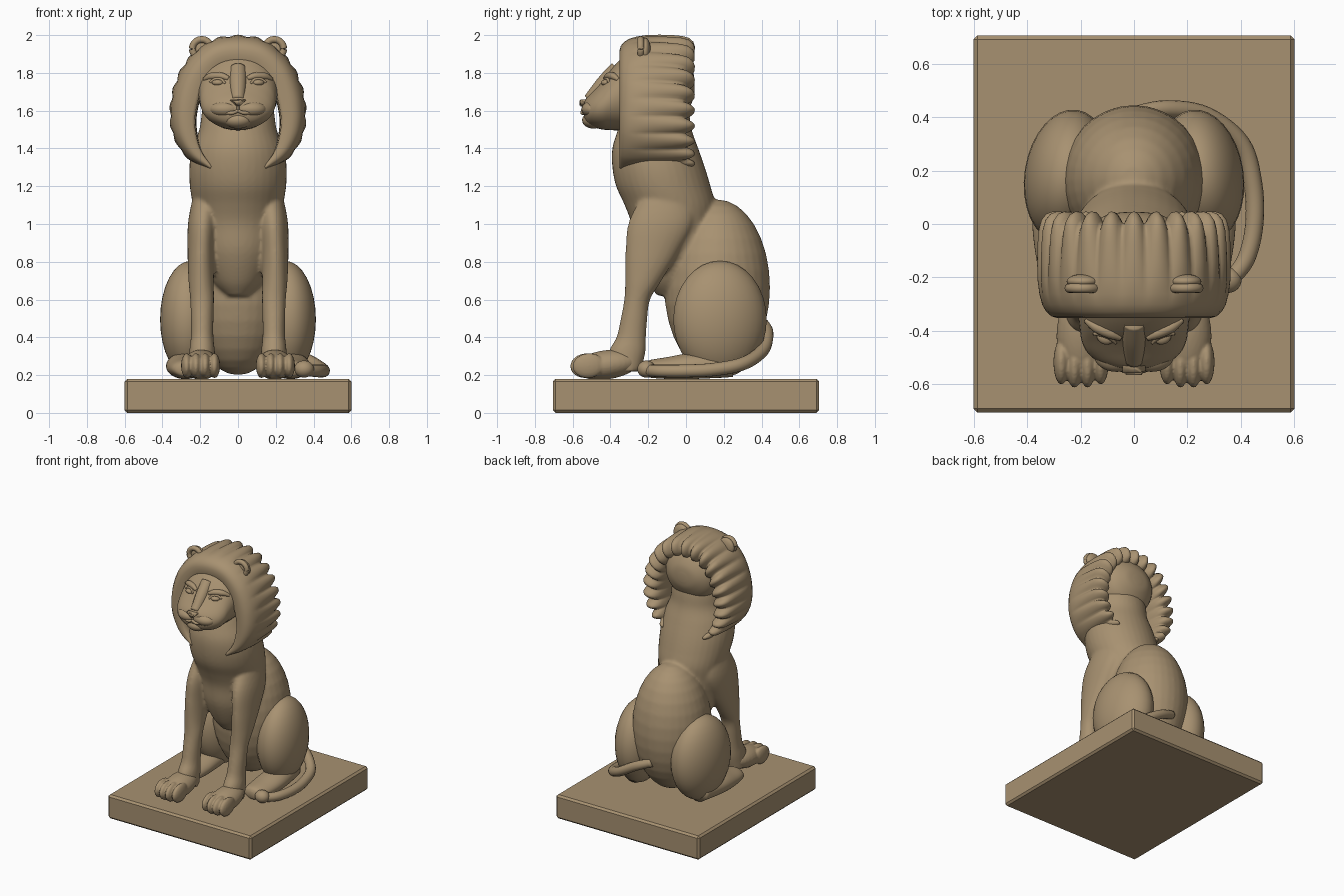
import bpy, bmesh, math
from mathutils import Vector, Matrix

if "Cube" in bpy.data.objects:
    bpy.data.objects.remove(bpy.data.objects["Cube"])

STONE = (0.39, 0.285, 0.165, 1)
stone = bpy.data.materials.new("tan_stone")
stone.use_nodes = True
stone.diffuse_color = STONE
bsdf = stone.node_tree.nodes["Principled BSDF"]
bsdf.inputs["Base Color"].default_value = STONE
bsdf.inputs["Roughness"].default_value = 0.8


def finish(name, bm, smooth=True):
    bmesh.ops.recalc_face_normals(bm, faces=bm.faces)
    for f in bm.faces:
        f.smooth = smooth
    me = bpy.data.meshes.new(name)
    bm.to_mesh(me)
    bm.free()
    me.materials.append(stone)
    ob = bpy.data.objects.new(name, me)
    bpy.context.collection.objects.link(ob)
    return ob


def spline(keys, steps):
    """Catmull-Rom resampling of a list of equal-length tuples."""
    keys = [Vector(k) for k in keys]
    out = []
    for i in range(len(keys) - 1):
        a, b = keys[max(i - 1, 0)], keys[i]
        c, d = keys[i + 1], keys[min(i + 2, len(keys) - 1)]
        for s in range(steps):
            t = s / steps
            out.append(b + (c - a) * (t / 2) + (a * 2 - b * 5 + c * 4 - d) * (t * t / 2)
                       + (b * 3 - a - c * 3 + d) * (t ** 3 / 2))
    return out + [keys[-1]]


def skin(name, rings, closed=True):
    """Bridge rings of points, capping both ends."""
    bm = bmesh.new()
    rows = [[bm.verts.new(p) for p in ring] for ring in rings]
    n = len(rows[0])
    for a, b in zip(rows, rows[1:]):
        for i in range(n):
            bm.faces.new((a[i], a[(i + 1) % n], b[(i + 1) % n], b[i]))
    bm.faces.new(rows[0])
    bm.faces.new(rows[-1])
    return finish(name, bm)


def loft(name, keys, upright=True, n=36):
    """Keys: x centre, level, low edge, high edge, half width."""
    rings = []
    for x, level, lo, hi, rx in spline(keys, 5):
        ring = []
        for i in range(n):
            a = math.tau * i / n
            u, v = x + rx * math.cos(a), (lo + hi) / 2 + (hi - lo) / 2 * math.sin(a)
            ring.append((u, v, level) if upright else (u, level, v))
        rings.append(ring)
    return skin(name, rings)


def ball(name, centre, radii, tilt=(0, 0, 0), n=32):
    bm = bmesh.new()
    rot = Matrix.Rotation(tilt[2], 4, 'Z') @ Matrix.Rotation(tilt[1], 4, 'Y') @ Matrix.Rotation(tilt[0], 4, 'X')
    m = Matrix.Translation(centre) @ rot @ Matrix.Diagonal((*radii, 1))
    bmesh.ops.create_uvsphere(bm, u_segments=n, v_segments=n // 2, radius=1, matrix=m)
    return finish(name, bm)


def tube(name, keys, n=12):
    """Keys: x, y, z, radius."""
    pts = spline(keys, 6)
    rings = []
    for i, p in enumerate(pts):
        d = (pts[min(i + 1, len(pts) - 1)] - pts[max(i - 1, 0)]).to_3d()
        q = d.to_track_quat('Z', 'Y')
        rings.append([p.to_3d() + q @ Vector((math.cos(math.tau * k / n), math.sin(math.tau * k / n), 0)) * p[3]
                      for k in range(n)])
    return skin(name, rings)


def fuse(name, parts, voxel=0.011, rounds=5):
    """Join overlapping volumes into one softly blended surface."""
    bpy.ops.object.select_all(action='DESELECT')
    for p in parts:
        p.select_set(True)
    bpy.context.view_layer.objects.active = parts[0]
    bpy.ops.object.join()
    ob = parts[0]
    ob.name = name
    mod = ob.modifiers.new("blend", 'REMESH')
    mod.mode, mod.voxel_size, mod.use_smooth_shade = 'VOXEL', voxel, True
    mod = ob.modifiers.new("soften", 'SMOOTH')
    mod.factor, mod.iterations = 0.5, rounds
    return ob


SIDES = (("left", 1), ("right", -1))

# Plinth
bm = bmesh.new()
bmesh.ops.create_cube(bm, size=1, matrix=Matrix.Translation((0, 0, 0.09)) @ Matrix.Diagonal((1.2, 1.41, 0.18, 1)))
bmesh.ops.bevel(bm, geom=bm.edges[:], offset=0.014, segments=1, affect='EDGES')
finish("plinth", bm, False)

# Chest, neck, rump and forelegs, blended together
parts = [
    loft("chest", [(0, 0.62, -0.15, -0.02, 0.06), (0, 0.7, -0.21, 0.1, 0.14), (0, 0.85, -0.27, 0.15, 0.2),
                   (0, 1.0, -0.29, 0.15, 0.225), (0, 1.1, -0.325, 0.155, 0.24), (0, 1.2, -0.37, 0.13, 0.255),
                   (0, 1.3, -0.39, 0.1, 0.258), (0, 1.4, -0.39, 0.065, 0.242), (0, 1.5, -0.36, 0.03, 0.205),
                   (0, 1.6, -0.32, 0.015, 0.19), (0, 1.75, -0.28, -0.02, 0.16)]),
    ball("rump", (0, 0.165, 0.665), (0.27, 0.28, 0.465))]
for side, s in SIDES:
    parts.append(loft("foreleg", [
        (s * 0.165, 1.2, -0.2, 0.0, 0.06), (s * 0.185, 1.02, -0.3, 0.04, 0.078),
        (s * 0.195, 0.85, -0.32, -0.04, 0.072), (s * 0.195, 0.7, -0.322, -0.13, 0.067),
        (s * 0.19, 0.6, -0.327, -0.19, 0.063), (s * 0.19, 0.5, -0.345, -0.205, 0.06),
        (s * 0.19, 0.4, -0.368, -0.212, 0.06), (s * 0.19, 0.32, -0.41, -0.215, 0.068),
        (s * 0.19, 0.22, -0.4, -0.24, 0.07)]))
fuse("body_and_forelegs", parts)

for side, s in SIDES:
    # Front paw with four toes
    paw = [ball("paw", (s * 0.195, -0.42, 0.255), (0.095, 0.175, 0.077), (0.13, 0, 0))]
    for k in range(4):
        off = (k - 1.5) * 0.049
        paw.append(ball("toe", (s * 0.198 + off, -0.535 + abs(off) * 0.25, 0.25),
                        (0.03, 0.085, 0.066), (0.1, 0, 0), 20))
    fuse(side + "_front_paw", paw, 0.007, 2)

    # Hind leg
    ball(side + "_thigh", (s * 0.25, 0.18, 0.495), (0.16, 0.25, 0.31), (0, 0, s * 0.15))
    loft(side + "_hind_foot", [(s * 0.27, -0.225, 0.2, 0.25, 0.03), (s * 0.27, -0.2, 0.188, 0.277, 0.075),
                               (s * 0.275, -0.1, 0.18, 0.295, 0.095), (s * 0.28, 0.05, 0.18, 0.32, 0.1),
                               (s * 0.27, 0.25, 0.19, 0.32, 0.08)], upright=False)

# Tail wrapped round one side
tube("tail", [(0.0, 0.41, 0.47, 0.03), (0.12, 0.43, 0.42, 0.033), (0.27, 0.405, 0.33, 0.034),
              (0.4, 0.3, 0.26, 0.035), (0.445, 0.15, 0.23, 0.035), (0.45, 0.0, 0.222, 0.034),
              (0.42, -0.13, 0.222, 0.033), (0.36, -0.21, 0.225, 0.03)], 16)
ball("tail_tip", (0.35, -0.21, 0.232), (0.052, 0.048, 0.045))

# Head: skull running into a blunt muzzle
head = loft("head", [(0, 0.045, 1.7, 1.76, 0.03), (0, 0.03, 1.64, 1.83, 0.11), (0, -0.03, 1.55, 1.91, 0.19),
                     (0, -0.15, 1.5, 1.95, 0.22), (0, -0.28, 1.49, 1.93, 0.215), (0, -0.35, 1.495, 1.87, 0.208),
                     (0, -0.4, 1.497, 1.815, 0.202), (0, -0.44, 1.5, 1.76, 0.195), (0, -0.48, 1.51, 1.715, 0.175),
                     (0, -0.515, 1.525, 1.68, 0.135), (0, -0.535, 1.55, 1.655, 0.085),
                     (0, -0.542, 1.585, 1.62, 0.03)], upright=False)
bpy.context.view_layer.update()


def face_y(x, z):
    hit, loc, _, _ = head.ray_cast(Vector((x, -2, z)), Vector((0, 1, 0)))
    return loc.y if hit else -0.4


def on_face(name, keys, lift=0.0):
    """A thin ridge following the face; keys are x, z, radius."""
    tube(name, [(x, face_y(x, z) - lift, z, r) for x, z, r in keys], 10)


# Nose, lips and chin
bm = bmesh.new()
corners = [bm.verts.new((x, y, z)) for y in (-0.565, -0.5) for x, z in ((-0.048, 1.66), (0.048, 1.66), (0, 1.618))]
bmesh.ops.convex_hull(bm, input=corners)
bmesh.ops.bevel(bm, geom=bm.edges[:], offset=0.007, segments=2, affect='EDGES')
finish("nose", bm)
tube("nose_bridge", [(0, -0.36, 1.82, 0.045), (0, -0.43, 1.745, 0.045), (0, -0.51, 1.655, 0.035)], 16)
on_face("lip_parting", [(0, 1.625, 0.007), (0, 1.61, 0.007), (0, 1.597, 0.007)], 0.002)
ball("chin", (0, -0.49, 1.55), (0.075, 0.06, 0.045))

for side, s in SIDES:
    # Muzzle pad, mouth line, eye, lids and brow
    ball(side + "_muzzle_pad", (s * 0.065, -0.49, 1.608), (0.085, 0.063, 0.045))
    tube(side + "_lip", [(0, -0.548, 1.6, 0.009), (s * 0.03, -0.549, 1.588, 0.01),
                         (s * 0.06, -0.535, 1.588, 0.01), (s * 0.085, -0.515, 1.575, 0.007)], 10)
    ball(side + "_eye", (s * 0.108, face_y(s * 0.108, 1.748) + 0.006, 1.748), (0.032, 0.024, 0.017),
         (0, 0, s * 0.4), 20)
    on_face(side + "_upper_lid", [(s * 0.068, 1.744, 0.006), (s * 0.09, 1.765, 0.009),
                                  (s * 0.12, 1.767, 0.009), (s * 0.15, 1.75, 0.006)])
    on_face(side + "_brow", [(s * 0.05, 1.77, 0.012), (s * 0.09, 1.783, 0.02),
                             (s * 0.14, 1.782, 0.02), (s * 0.18, 1.765, 0.01)], -0.003)

    # Round ear with a raised rim
    ball(side + "_ear", (s * 0.19, -0.215, 1.92), (0.062, 0.028, 0.066))
    rim = [(s * (0.192 + 0.05 * math.cos(a)), -0.24, 1.927 + 0.05 * math.sin(a), 0.018)
           for a in [math.radians(d) for d in range(-50, 231, 40)]]
    tube(side + "_ear_rim", rim)

# Mane: horseshoe arch with scalloped locks along the rear edge
# Half outline from crown to tip: outer x, outer z, inner x, inner z
half = [(0, 2.0, 0, 1.85), (0.15, 1.97, 0.1, 1.83), (0.27, 1.87, 0.17, 1.75), (0.34, 1.73, 0.205, 1.65),
        (0.362, 1.58, 0.222, 1.55), (0.34, 1.455, 0.213, 1.46), (0.265, 1.345, 0.19, 1.385),
        (0.15, 1.283, 0.14, 1.31)]
arch = spline([(-a, b, -c, d) for a, b, c, d in half[:0:-1]] + half, 14)
# Cross-section: thickness fraction, depth fraction
section = spline([(0.05, 0.02), (0.3, 0), (0.62, 0.02), (0.87, 0.15), (1, 0.4), (1, 0.75), (0.9, 0.95),
                  (0.6, 1.02), (0.2, 0.97), (0, 0.7), (0, 0.3), (0.05, 0.02)], 2)[:-1]
LOCKS = 21
lengths = [0.0]
for a, b in zip(arch, arch[1:]):
    lengths.append(lengths[-1] + math.hypot(b[0] - a[0], b[1] - a[1]))
rings = []
for p, dist in zip(arch, lengths):
    lock = abs(math.sin(math.pi * LOCKS * dist / lengths[-1])) ** 0.8
    ring = []
    for r, f in section:
        r *= 1 - 0.24 * (1 - lock) * max(f - 0.15, 0)
        y = -0.352 + f * (0.335 + 0.055 * lock * max(f, 0))
        ring.append((p[2] + (p[0] - p[2]) * r, y, p[3] + (p[1] - p[3]) * r))
    rings.append(ring)
skin("mane", rings)
